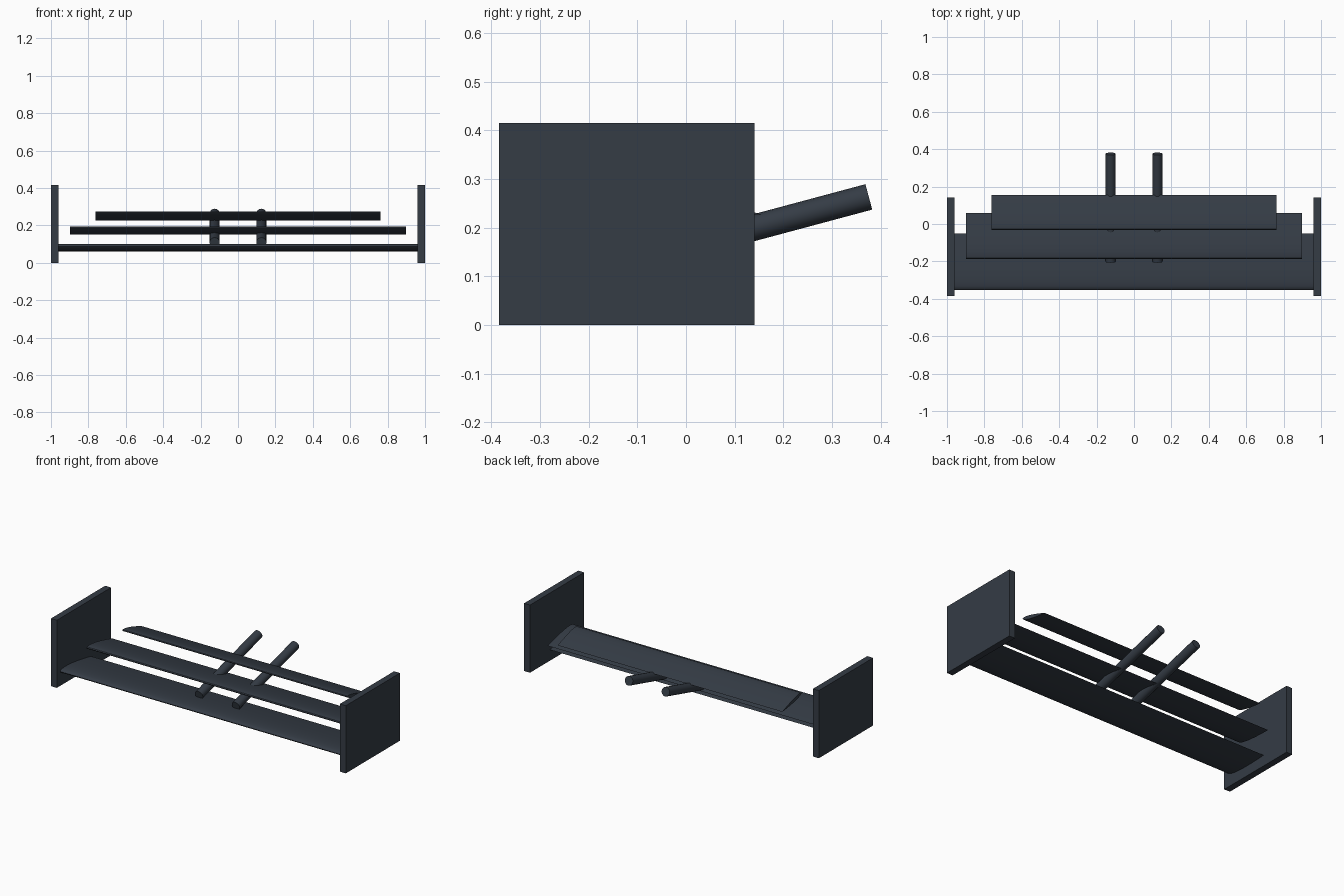
import bpy, bmesh, math
from mathutils import Matrix

if "Cube" in bpy.data.objects:
    bpy.data.objects.remove(bpy.data.objects["Cube"])

mat = bpy.data.materials.new("dark_slate")
mat.diffuse_color = (0.035, 0.045, 0.06, 1)
mat.use_nodes = True
mat.node_tree.nodes["Principled BSDF"].inputs["Base Color"].default_value = mat.diffuse_color


def finish(bm, name, smooth=False):
    bmesh.ops.recalc_face_normals(bm, faces=bm.faces)
    me = bpy.data.meshes.new(name)
    bm.to_mesh(me)
    bm.free()
    me.materials.append(mat)
    ob = bpy.data.objects.new(name, me)
    bpy.context.collection.objects.link(ob)
    if smooth:
        bpy.ops.object.select_all(action='DESELECT')
        ob.select_set(True)
        bpy.context.view_layer.objects.active = ob
        bpy.ops.object.shade_smooth_by_angle(angle=math.radians(35))
    return ob


def thickness(u, t=0.12):
    # half thickness of an aerofoil, rounded nose and sharp tail
    return 5 * t * (0.2969 * math.sqrt(u) - 0.126 * u - 0.3516 * u**2
                    + 0.2843 * u**3 - 0.1036 * u**4)


def flap(name, half_width, y0, y1, z_nose, z_tail, n=12):
    chord = y1 - y0
    us = [(1 - math.cos(math.pi * i / n)) / 2 for i in range(n + 1)]
    outline = [(u, thickness(u)) for u in us]
    outline += [(u, -thickness(u)) for u in us[-2:0:-1]]
    bm = bmesh.new()
    ring = [bm.verts.new((-half_width, y0 + chord * u,
                          z_nose + (z_tail - z_nose) * u + chord * h))
            for u, h in outline]
    face = bm.faces.new(ring)
    ext = bmesh.ops.extrude_face_region(bm, geom=[face], use_keep_orig=True)
    moved = [g for g in ext["geom"] if isinstance(g, bmesh.types.BMVert)]
    bmesh.ops.translate(bm, verts=moved, vec=(2 * half_width, 0, 0))
    return finish(bm, name, True)


# Three stepped flaps, tails dipping down toward the back
flap("main_flap", 0.965, -0.352, -0.052, 0.088, 0.067)
flap("middle_flap", 0.897, -0.187, 0.06, 0.187, 0.151)
flap("upper_flap", 0.762, -0.031, 0.155, 0.271, 0.226)

for side, label in ((-1, "left"), (1, "right")):
    # End plate
    bm = bmesh.new()
    bmesh.ops.create_cube(bm, size=1, matrix=Matrix.Translation((side * 0.98, -0.1215, 0.2075))
                          @ Matrix.Diagonal((0.04, 0.525, 0.415, 1)))
    finish(bm, label + "_end_plate")

    # Sloping support pole
    bm = bmesh.new()
    bmesh.ops.create_cone(bm, cap_ends=True, segments=16, radius1=0.027, radius2=0.027, depth=0.596,
                          matrix=Matrix.Translation((side * 0.125, 0.0875, 0.186))
                          @ Matrix.Rotation(math.radians(-75), 4, 'X'))
    finish(bm, label + "_support_pole", True)
